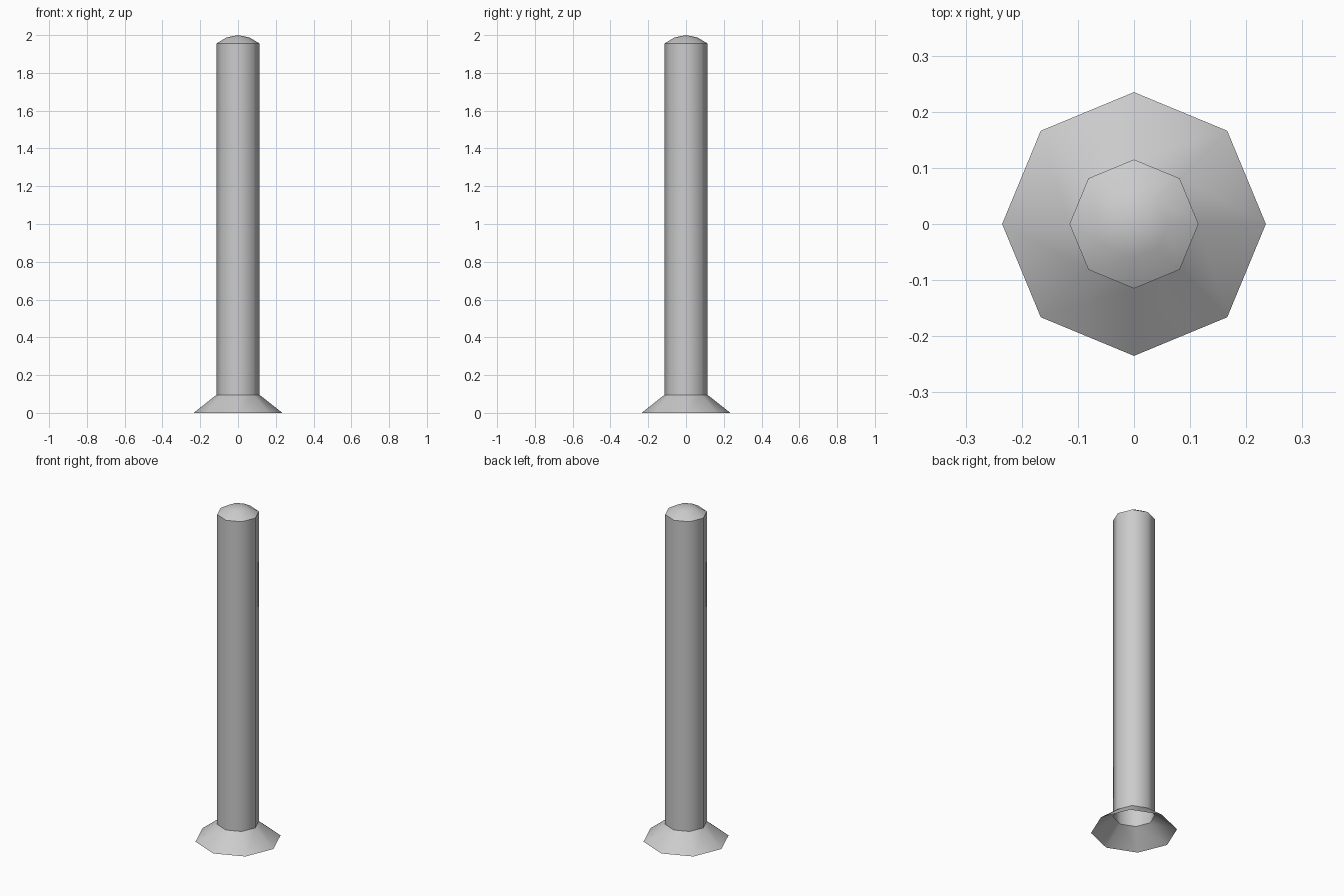
import bpy
import bmesh
from math import cos, sin, tau

cube = bpy.data.objects.get("Cube")
if cube:
    bpy.data.objects.remove(cube, do_unlink=True)

SIDES = 8
POLE_R, FOOT_R = 0.115, 0.235
FOOT_Z, CAP_Z, TOP_Z = 0.095, 1.955, 2.0

grey = bpy.data.materials.new("grey metal")
grey.use_nodes = True
colour = (0.6, 0.6, 0.6, 1)
grey.diffuse_color = colour
grey.node_tree.nodes["Principled BSDF"].inputs["Base Color"].default_value = colour


def lathe(name, profile):
    """Turn a bottom-to-top (radius, height) profile into a smooth open shell."""
    bm = bmesh.new()
    rings = []
    for r, z in profile:
        if r == 0:
            rings.append([bm.verts.new((0, 0, z))] * SIDES)
        else:
            rings.append([bm.verts.new((r * cos(tau * i / SIDES), r * sin(tau * i / SIDES), z))
                          for i in range(SIDES)])
    for low, high in zip(rings, rings[1:]):
        for i in range(SIDES):
            j = (i + 1) % SIDES
            corners = [low[i], low[j], high[j], high[i]]
            face = bm.faces.new(list(dict.fromkeys(corners)))
            face.smooth = True
    mesh = bpy.data.meshes.new(name)
    bm.to_mesh(mesh)
    bm.free()
    mesh.materials.append(grey)
    obj = bpy.data.objects.new(name, mesh)
    bpy.context.collection.objects.link(obj)
    return obj


# Flared foot, open underneath
lathe("flared_foot", [(FOOT_R, 0), (POLE_R, FOOT_Z)])

# Hollow shaft
lathe("pole_shaft", [(POLE_R, FOOT_Z), (POLE_R, CAP_Z)])

# Shallow domed cap
lathe("domed_cap", [(POLE_R, CAP_Z), (0.06, 1.988), (0, TOP_Z)])
